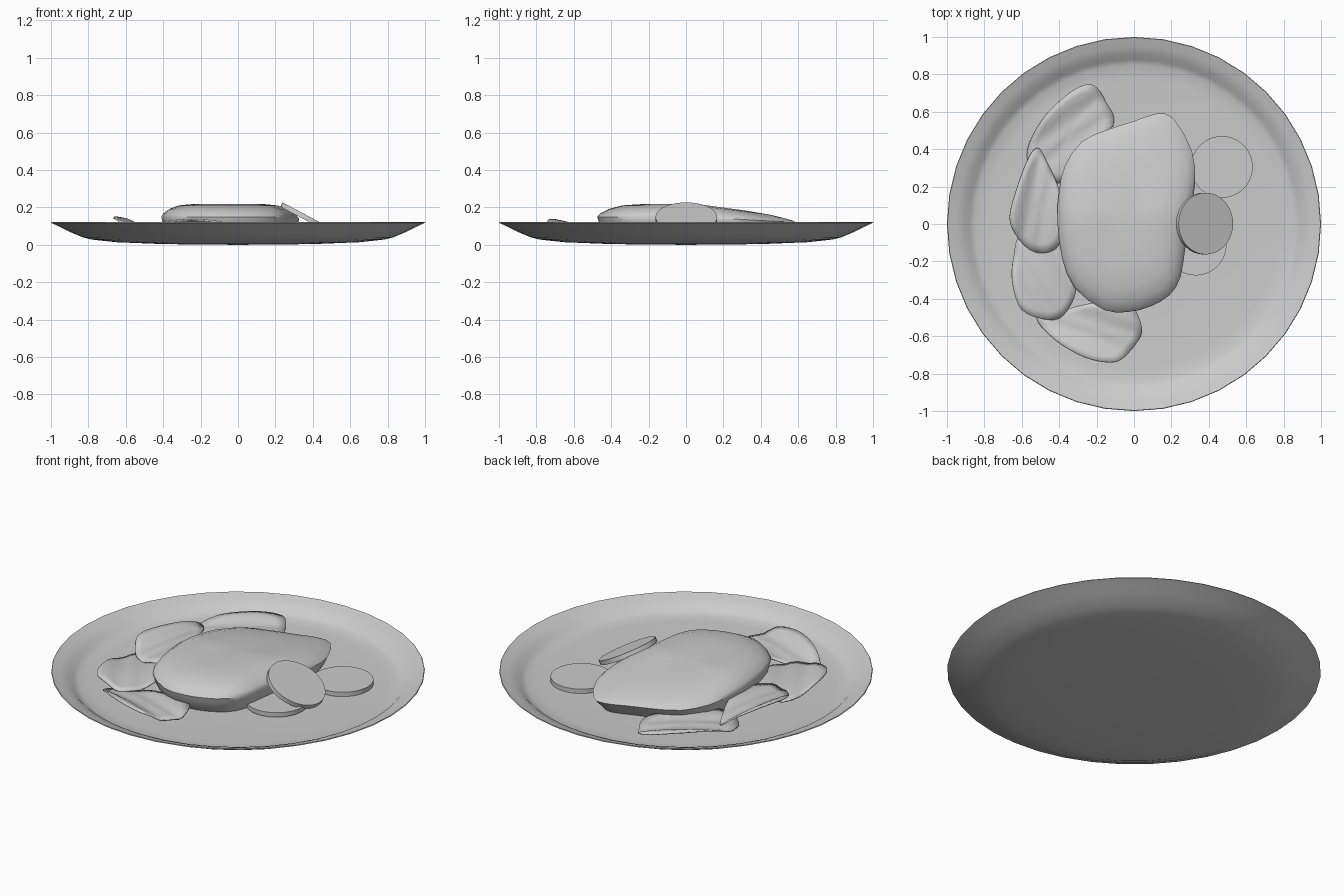
import bpy, math
from mathutils import Vector

if "Cube" in bpy.data.objects:
    bpy.data.objects.remove(bpy.data.objects["Cube"])


def add_mesh(name, verts, faces, angle=40):
    me = bpy.data.meshes.new(name)
    me.from_pydata(verts, [], faces)
    ob = bpy.data.objects.new(name, me)
    bpy.context.collection.objects.link(ob)
    bpy.ops.object.select_all(action='DESELECT')
    ob.select_set(True)
    bpy.context.view_layer.objects.active = ob
    bpy.ops.object.mode_set(mode='EDIT')
    bpy.ops.mesh.select_all(action='SELECT')
    bpy.ops.mesh.normals_make_consistent(inside=False)
    bpy.ops.object.mode_set(mode='OBJECT')
    bpy.ops.object.shade_smooth_by_angle(angle=math.radians(angle))
    return ob


def bridge(rings, n, cap_start=None, cap_end=None):
    """Quads between consecutive rings, with optional centre-point fans."""
    verts = [v for r in rings for v in r]
    faces = []
    for k in range(len(rings) - 1):
        for i in range(n):
            j = (i + 1) % n
            faces.append((k*n + i, k*n + j, (k+1)*n + j, (k+1)*n + i))
    for point, base in ((cap_start, 0), (cap_end, (len(rings) - 1) * n)):
        if point is not None:
            verts.append(point)
            c = len(verts) - 1
            faces += [(base + i, base + (i + 1) % n, c) for i in range(n)]
    return verts, faces


def smooth_loop(pts, steps):
    """Closed Catmull-Rom curve through 2D points."""
    p = [Vector(q) for q in pts]
    n, out = len(p), []
    for i in range(n):
        a, b, c, d = (p[(i + k) % n] for k in (-1, 0, 1, 2))
        for s in range(steps):
            t = s / steps
            out.append(0.5 * (2*b + (c - a)*t + (2*a - 5*b + 4*c - d)*t*t
                              + (3*b - a - 3*c + d)*t**3))
    return out


# Plate: lathed from underside centre, round the rim, to the floor
N = 40
profile = [(.40, .004), (.65, .014), (.78, .028), (.83, .04), (.91, .074),
           (.96, .10), (1.0, .118), (.997, .122), (.95, .107), (.905, .09),
           (.88, .066), (.85, .055), (.78, .05), (.40, .046)]
rings = [[(r * math.cos(2*math.pi*i/N), r * math.sin(2*math.pi*i/N), z)
          for i in range(N)] for r, z in profile]
add_mesh("plate", *bridge(rings, N, (0, 0, 0), (0, 0, .045)))

# Meat cutlet: outline stacked in shrinking rings, thinner towards the back
outline = [(-.40, .18), (-.37, .31), (-.28, .44), (-.14, .505), (.0, .55),
           (.12, .59), (.21, .565), (.31, .39), (.325, .2), (.28, -.08),
           (.25, -.28), (.19, -.38), (.09, -.44), (-.03, -.47), (-.16, -.46),
           (-.32, -.34), (-.385, -.18), (-.41, .02)]
loop = smooth_loop(outline, 2)
centre = Vector((-.05, .04))


def meat_z(z, y):
    thin = max(0, y - .05) * .16 * max(0, z - .1) / .1
    return z - thin * .7


levels = [(.90, .05), (.96, .09), (.985, .125), (1.0, .15), (.97, .168),
          (.88, .192), (.74, .211), (.5, .219), (.25, .216)]
rings = []
for s, z in levels:
    ring = [centre + (p - centre) * s for p in loop]
    rings.append([(p.x, p.y, meat_z(z, p.y)) for p in ring])
add_mesh("meat_cutlet", *bridge(rings, len(loop), (-.05, .04, .05),
                                (-.05, .04, .214)), 50)

# Round slices: two lying flat, one leaning on the meat
for k, (loc, tilt) in enumerate([((.47, .305, .065), 0), ((.33, -.11, .065), 0),
                                 ((.378, .002, .138), 28)]):
    bpy.ops.mesh.primitive_cylinder_add(vertices=36, radius=.165, depth=.026,
                                        location=loc,
                                        rotation=(0, math.radians(tilt), 0))
    bpy.context.object.name = f"round_slice_{k + 1}"
    bpy.ops.object.shade_smooth_by_angle(angle=math.radians(40))


# Leaves: thin curled patches whose outer edge lifts
def leaf(name, pts, zc, lift, inner):
    edge = smooth_loop(pts, 4)
    c = sum(edge, Vector((0, 0))) / len(edge)
    out = c.normalized()
    far = max((p - c).dot(out) for p in edge)

    def at(p):
        u = (p - c).dot(out) / far
        v = (p - c).dot(Vector((-out.y, out.x)))
        z = zc + (lift * u**1.5 if u > 0 else inner * min(1, -u))
        return (p.x, p.y, z + .005 * math.cos(u * 9) - .25 * v * v)

    rings = [[at(c + (p - c) * s) for p in edge] for s in (1, .8, .6, .4, .2)]
    ob = add_mesh(name, *bridge(rings, len(edge), None, at(c)))
    mod = ob.modifiers.new("thickness", 'SOLIDIFY')
    mod.thickness = .008
    mod.offset = 0


leaf("leaf_back", [(-.11, .53), (-.15, .65), (-.20, .73), (-.26, .745),
     (-.36, .69), (-.49, .56), (-.57, .40), (-.55, .29), (-.48, .24),
     (-.39, .22), (-.27, .33)], .08, .035, .01)
leaf("leaf_left", [(-.51, .405), (-.56, .36), (-.62, .21), (-.665, .04),
     (-.63, -.06), (-.56, -.135), (-.48, -.155), (-.40, -.11), (-.37, .05),
     (-.41, .21), (-.46, .32)], .105, .048, .012)
leaf("leaf_front_left", [(-.60, -.05), (-.645, -.18), (-.65, -.32),
     (-.60, -.46), (-.47, -.51), (-.38, -.49), (-.31, -.36), (-.34, -.2),
     (-.42, -.06)], .092, .03, .008)
leaf("leaf_front", [(-.52, -.50), (-.42, -.62), (-.27, -.71), (-.13, -.74),
     (-.05, -.71), (.035, -.60), (.03, -.51), (-.03, -.43), (-.2, -.42),
     (-.38, -.46)], .085, .055, .012)
